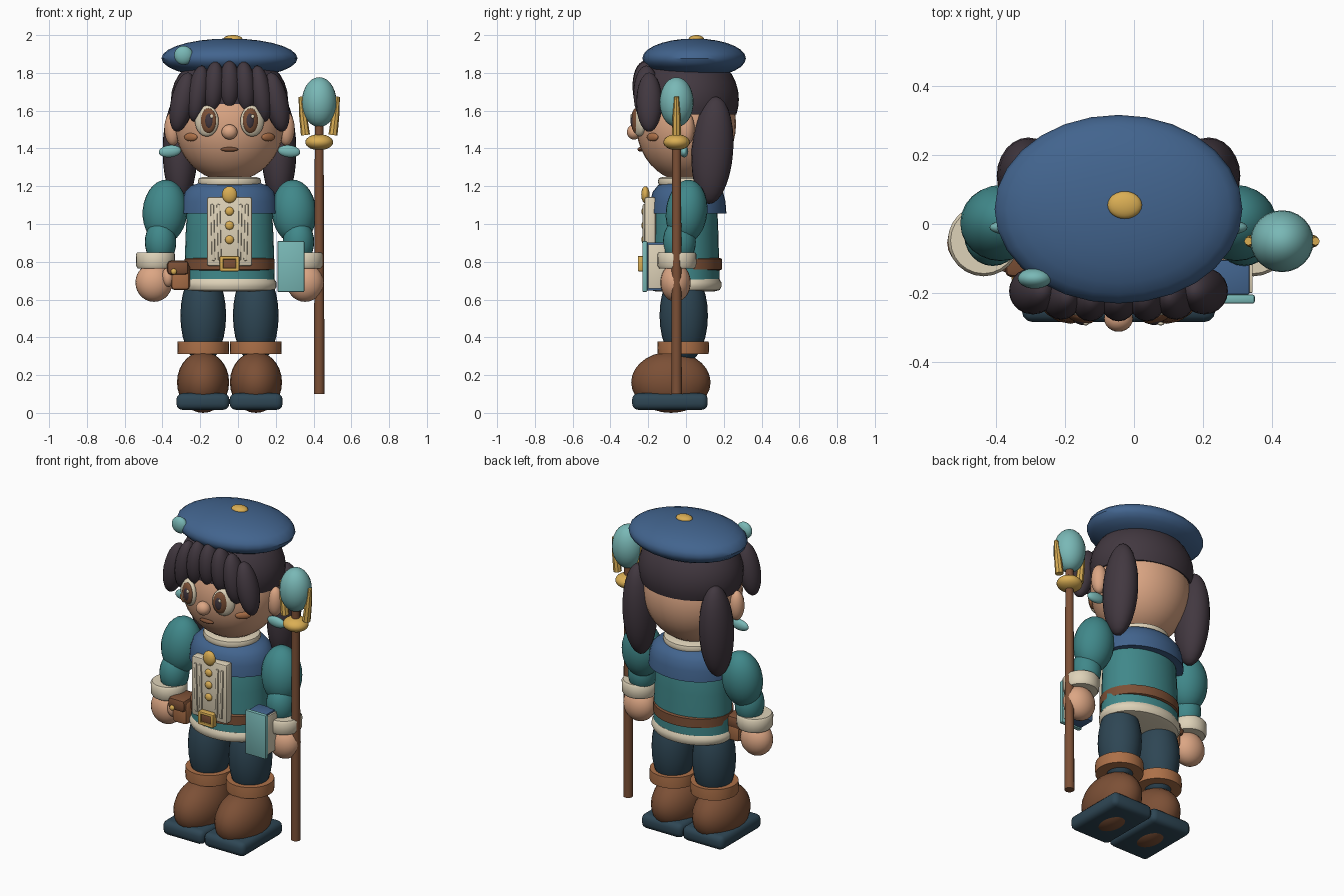
import bpy, bmesh, math
from mathutils import Vector

if "Cube" in bpy.data.objects:
    bpy.data.objects.remove(bpy.data.objects["Cube"])

C = -0.045  # body centre line in x


def make_mat(name, rgb):
    m = bpy.data.materials.new(name)
    lin = [(c / 255 / 12.92) if c < 11 else ((c / 255 + 0.055) / 1.055) ** 2.4 for c in rgb]
    m.diffuse_color = (*lin, 1)
    m.use_nodes = True
    m.node_tree.nodes["Principled BSDF"].inputs["Base Color"].default_value = m.diffuse_color
    return m


BLUE = make_mat("felt blue", (66, 100, 142))
TEAL = make_mat("tunic teal", (64, 136, 138))
AQUA = make_mat("gem aqua", (121, 184, 182))
CREAM = make_mat("cream cloth", (222, 210, 184))
SKIN = make_mat("skin", (220, 166, 132))
BROWN = make_mat("dark leather", (124, 80, 54))
TAN = make_mat("light leather", (172, 112, 72))
HAIR = make_mat("dark hair", (66, 56, 64))
NAVY = make_mat("navy trousers", (46, 70, 84))
GOLD = make_mat("gold", (218, 174, 84))


def finish(bm, name, mat, loc=(0, 0, 0), rot=(0, 0, 0), angle=40):
    bmesh.ops.recalc_face_normals(bm, faces=bm.faces)
    me = bpy.data.meshes.new(name)
    bm.to_mesh(me)
    bm.free()
    me.materials.append(mat)
    ob = bpy.data.objects.new(name, me)
    ob.location = loc
    ob.rotation_euler = [math.radians(a) for a in rot]
    bpy.context.collection.objects.link(ob)
    bpy.ops.object.select_all(action='DESELECT')
    ob.select_set(True)
    bpy.context.view_layer.objects.active = ob
    bpy.ops.object.shade_smooth_by_angle(angle=math.radians(angle))
    return ob


def ball(name, mat, loc, r, rot=(0, 0, 0), seg=24, rings=14, cut=None):
    """Ellipsoid; cut removes everything below that local height."""
    bm = bmesh.new()
    bmesh.ops.create_uvsphere(bm, u_segments=seg, v_segments=rings, radius=1)
    bmesh.ops.scale(bm, vec=r, verts=bm.verts)
    if cut is not None:
        res = bmesh.ops.bisect_plane(bm, geom=bm.verts[:] + bm.edges[:] + bm.faces[:],
                                     plane_co=(0, 0, cut), plane_no=(0, 0, 1), clear_inner=True)
        edges = [e for e in res['geom_cut'] if isinstance(e, bmesh.types.BMEdge)]
        bmesh.ops.edgeloop_fill(bm, edges=edges)
    return finish(bm, name, mat, loc, rot)


def box(name, mat, loc, size, bevel=0.008, rot=(0, 0, 0), segs=2):
    bm = bmesh.new()
    bmesh.ops.create_cube(bm, size=1)
    bmesh.ops.scale(bm, vec=size, verts=bm.verts)
    if bevel:
        bmesh.ops.bevel(bm, geom=bm.edges[:], offset=bevel, segments=segs, profile=0.5, affect='EDGES')
    return finish(bm, name, mat, loc, rot)


def lathe(name, mat, loc, profile, sy=1.0, seg=32, rot=(0, 0, 0)):
    """Closed turned shape from (radius, height) points, flattened in y by sy."""
    bm = bmesh.new()
    loops = []
    for r, z in profile:
        loops.append([bm.verts.new((r * math.cos(2 * math.pi * i / seg),
                                    r * sy * math.sin(2 * math.pi * i / seg), z)) for i in range(seg)])
    for a, b in zip(loops, loops[1:]):
        for i in range(seg):
            bm.faces.new((a[i], a[(i + 1) % seg], b[(i + 1) % seg], b[i]))
    bm.faces.new(loops[0])
    bm.faces.new(loops[-1])
    return finish(bm, name, mat, loc, rot)


# Head
HEAD, HR = Vector((C, 0, 1.53)), Vector((0.29, 0.265, 0.305))


def face_y(dx, z):
    return -HR.y * math.sqrt(1 - (dx / HR.x) ** 2 - ((z - HEAD.z) / HR.z) ** 2)


ball("head", SKIN, HEAD, HR, seg=32, rings=20)
ball("nose", SKIN, (C, -0.275, 1.487), (0.042, 0.038, 0.04))
ball("mouth", BROWN, (C, face_y(0, 1.395) - 0.004, 1.395), (0.047, 0.015, 0.012))
for s, side in ((-1, "left"), (1, "right")):
    fy = face_y(0.118, 1.545)
    ball("eye_white_" + side, CREAM, (C + s * 0.12, fy - 0.005, 1.545), (0.066, 0.03, 0.082), (0, 0, s * 20))
    ball("iris_" + side, BROWN, (C + s * 0.112, fy - 0.024, 1.547), (0.044, 0.022, 0.066), (0, 0, s * 18))
    ball("pupil_" + side, HAIR, (C + s * 0.109, fy - 0.037, 1.547), (0.024, 0.014, 0.042), (0, 0, s * 15))
    ball("eye_glint_" + side, CREAM, (C + s * 0.109 + 0.014, fy - 0.048, 1.57), (0.009, 0.005, 0.011))
    ball("cheek_" + side, TAN, (C + s * 0.205, face_y(0.205, 1.46), 1.46), (0.045, 0.014, 0.022), (0, 0, s * 40))
    ball("ear_" + side, SKIN, (C + s * 0.3, 0.0, 1.505), (0.045, 0.045, 0.09))
    ball("earring_" + side, AQUA, (C + s * 0.315, -0.01, 1.385), (0.06, 0.022, 0.032), (0, s * 6, 0))
    ball("pigtail_" + side, HAIR, (C + s * 0.262, 0.14, 1.39), (0.092, 0.11, 0.285), (-4, 0, 0))

# Hair cap and fringe of overlapping locks
ball("hair_cap", HAIR, (C, 0.015, 1.66), (0.31, 0.265, 0.26), seg=32, rings=18, cut=-0.08)
for i in range(-3, 4):
    a = abs(i)
    ball(f"fringe_lock_{i + 4}", HAIR,
         (C + i * 0.083, (-0.215, -0.215, -0.21, -0.195)[a], (1.735, 1.725, 1.69, 1.645)[a]),
         (0.056 + 0.006 * (a == 3), 0.068, (0.13, 0.135, 0.15, 0.16)[a]), (0, -i * 4, 0), seg=20)

# Beret
ball("beret", BLUE, (C, 0.043, 1.877), (0.36, 0.274, 0.105), seg=28, rings=14)
ball("beret_button", GOLD, (-0.027, 0.055, 1.98), (0.05, 0.04, 0.02))
ball("beret_bobble", AQUA, (-0.288, -0.158, 1.893), (0.05, 0.03, 0.05))

# Torso clothing
lathe("tunic", TEAL, (C, -0.005, 0), [(0.24, 0.68), (0.238, 0.78), (0.232, 0.95), (0.225, 1.08),
                                      (0.2, 1.16), (0.13, 1.22)], 0.76)
lathe("tunic_hem", CREAM, (C, -0.005, 0), [(0.2, 0.643), (0.238, 0.65), (0.25, 0.668), (0.25, 0.69),
                                           (0.238, 0.708), (0.2, 0.71)], 0.77)
lathe("belt", BROWN, (C, -0.008, 0), [(0.225, 0.755), (0.238, 0.76), (0.238, 0.815), (0.225, 0.82)], 0.83)
lathe("cape_collar", BLUE, (C, 0.01, 0), [(0.225, 1.06), (0.258, 1.055), (0.252, 1.12), (0.236, 1.17),
                                         (0.2, 1.205), (0.14, 1.222)], 0.79)
lathe("neck_band", CREAM, (C, 0.005, 0), [(0.14, 1.2), (0.162, 1.208), (0.168, 1.225), (0.162, 1.242),
                                         (0.14, 1.25)], 0.92)

# Shirt front with pleats and buttons
box("shirt_front", CREAM, (C, -0.19, 0.96), (0.24, 0.06, 0.365), 0.012)
for s in (-1, 1):
    for k, dx in enumerate((0.055, 0.088)):
        box(f"pleat_{'left' if s < 0 else 'right'}_{k + 1}", CREAM, (C + s * dx, -0.221, 0.955),
            (0.018, 0.016, 0.30), 0.006, (0, s * 1.5, 0))
ball("collar_brooch", GOLD, (C, -0.215, 1.155), (0.04, 0.022, 0.045))
for k, z in enumerate((1.067, 0.992, 0.917)):
    ball(f"shirt_button_{k + 1}", GOLD, (C, -0.222, z), (0.023, 0.014, 0.023), seg=16, rings=10)

# Buckle: four bars around a leather plate
box("buckle_plate", BROWN, (C, -0.225, 0.79), (0.08, 0.04, 0.06), 0.004)
for s in (-1, 1):
    box("buckle_side", GOLD, (C + s * 0.042, -0.235, 0.79), (0.02, 0.04, 0.08), 0.006)
    box("buckle_bar", GOLD, (C, -0.235, 0.79 + s * 0.032), (0.1, 0.04, 0.018), 0.006)

# Belt pouch
box("pouch", TAN, (-0.305, -0.075, 0.72), (0.1, 0.13, 0.14), 0.02)
box("pouch_flap", BROWN, (-0.318, -0.08, 0.768), (0.115, 0.15, 0.075), 0.02)
ball("pouch_stud", GOLD, (-0.34, -0.158, 0.748), (0.016, 0.012, 0.016), seg=16, rings=10)

# Arms, legs and boots
for s, side in ((-1, "left"), (1, "right")):
    ball("puff_sleeve_" + side, TEAL, (C + s * 0.342, 0.003, 1.065), (0.118, 0.11, 0.17), (-6, s * -4, 0))
    ball("forearm_" + side, TEAL, (C + s * 0.365, -0.035, 0.905), (0.083, 0.087, 0.12))
    lathe("sleeve_cuff_" + side, CREAM, (C + s * 0.392, -0.048, 0.807),
          [(0.07, -0.042), (0.094, -0.042), (0.102, -0.03), (0.104, 0.032), (0.096, 0.043), (0.07, 0.043)], seg=24)
    ball("hand_" + side, SKIN, (C + s * 0.4, -0.055, 0.69), (0.098, 0.08, 0.102))
    ball("thumb_" + side, SKIN, (C + s * 0.325, -0.105, 0.72), (0.032, 0.035, 0.052))
    ball("leg_" + side, NAVY, (C + s * 0.139, -0.012, 0.515), (0.121, 0.128, 0.255))
    lathe("boot_cuff_" + side, TAN, (C + s * 0.139, -0.015, 0.345),
          [(0.1, -0.034), (0.135, -0.034), (0.137, 0), (0.135, 0.034), (0.1, 0.034)], seg=28)
    ball("boot_" + side, BROWN, (C + s * 0.14, -0.08, 0.162), (0.138, 0.21, 0.162))
    box("boot_sole_" + side, NAVY, (C + s * 0.141, -0.085, 0.06), (0.28, 0.4, 0.088), 0.032, segs=3)

# Book held at the hip
box("book_cover", AQUA, (0.28, -0.218, 0.775), (0.142, 0.026, 0.27), 0.006)
box("book_binding", BLUE, (0.275, -0.155, 0.775), (0.12, 0.1, 0.255), 0.004)
box("book_pages", CREAM, (0.285, -0.155, 0.775), (0.12, 0.09, 0.235), 0.003)

# Staff with gem and two prongs
SX, SY = 0.43, -0.05
lathe("staff_shaft", BROWN, (SX, SY, 0), [(0.028, 0.1), (0.023, 1.54)], seg=12)
ball("staff_collar", GOLD, (SX, SY, 1.433), (0.074, 0.07, 0.042))
ball("staff_gem", AQUA, (SX, SY, 1.645), (0.092, 0.09, 0.132))
for s, side in ((-1, "left"), (1, "right")):
    lathe("staff_prong_" + side, GOLD, (SX + s * 0.085, SY, 1.57),
          [(0.024, -0.1), (0.021, 0.0), (0.012, 0.105)], seg=8, rot=(0, s * 7, 0))
